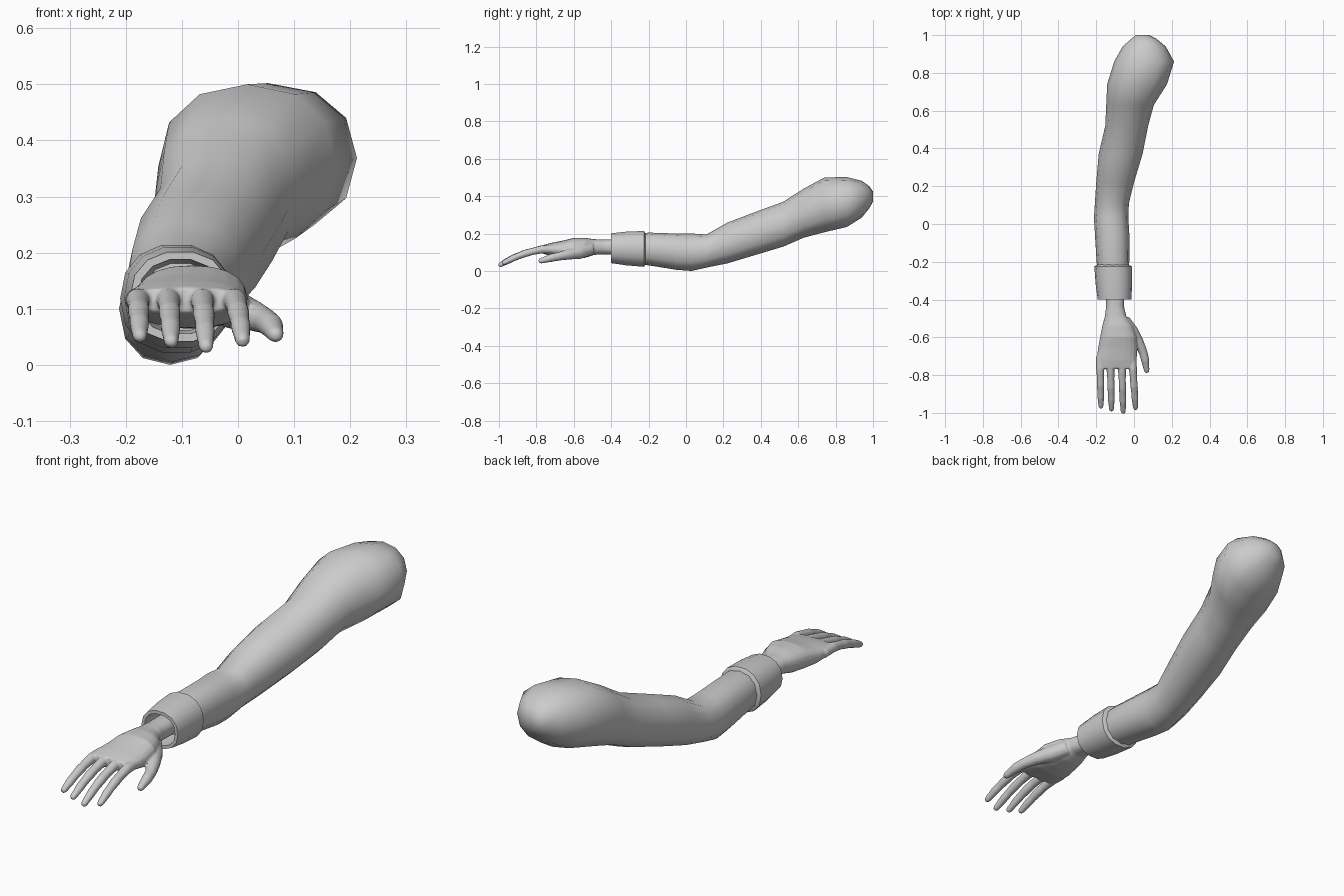
import bpy, bmesh, math
from mathutils import Vector


def bridge(bm, rings, cap=True):
    for a, b in zip(rings, rings[1:]):
        n = len(a)
        for i in range(n):
            bm.faces.new((a[i], a[(i + 1) % n], b[(i + 1) % n], b[i]))
    if cap:
        bm.faces.new(rings[0])
        bm.faces.new(rings[-1])


def loft(bm, rows, sides, power=0.9):
    """Rounded rings at constant y; each row is y, x min, x max, z min, z max."""
    rings = []
    for y, x0, x1, z0, z1 in rows:
        ring = []
        for i in range(sides):
            a = 2 * math.pi * i / sides
            c, s = math.cos(a), math.sin(a)
            c = math.copysign(abs(c) ** power, c)
            s = math.copysign(abs(s) ** power, s)
            ring.append(bm.verts.new(((x0 + x1) / 2 + c * (x1 - x0) / 2, y,
                                      (z0 + z1) / 2 + s * (z1 - z0) / 2)))
        rings.append(ring)
    bridge(bm, rings)


def tube(bm, path, sides=12):
    """Tapered digit along points of x, y, z, radius with a rounded tip."""
    pts = [Vector(p[:3]) for p in path]
    rad = [p[3] for p in path]
    d = (pts[-1] - pts[-2]).normalized()
    tip, r = pts[-1], rad[-1]
    for f, s in ((0.55, 0.83), (0.9, 0.45)):
        pts.append(tip + d * r * f)
        rad.append(r * s)
    rings = []
    for i, p in enumerate(pts):
        t = (pts[min(i + 1, len(pts) - 1)] - pts[max(i - 1, 0)]).normalized()
        u = t.cross(Vector((0, 0, 1))).normalized()
        v = u.cross(t)
        rings.append([bm.verts.new(p + rad[i] * (u * math.cos(a) + v * math.sin(a)))
                      for a in (2 * math.pi * k / sides for k in range(sides))])
    bridge(bm, rings)


def finish(bm, name, angle):
    bmesh.ops.recalc_face_normals(bm, faces=bm.faces)
    me = bpy.data.meshes.new(name)
    bm.to_mesh(me)
    bm.free()
    ob = bpy.data.objects.new(name, me)
    bpy.context.collection.objects.link(ob)
    bpy.ops.object.select_all(action='DESELECT')
    ob.select_set(True)
    bpy.context.view_layer.objects.active = ob
    if angle:
        bpy.ops.object.shade_smooth_by_angle(angle=math.radians(angle))
    else:
        bpy.ops.object.shade_smooth()
    return ob


# Sleeve: forearm, bent elbow, upper arm and rounded shoulder end
bm = bmesh.new()
loft(bm, [
    (-0.26, -0.190, -0.030, 0.035, 0.195),
    (-0.20, -0.198, -0.025, 0.030, 0.205),
    (-0.05, -0.207, -0.025, 0.006, 0.200),
    (0.03, -0.212, -0.030, 0.000, 0.200),
    (0.11, -0.207, -0.027, 0.018, 0.195),
    (0.22, -0.200, 0.000, 0.040, 0.258),
    (0.37, -0.187, 0.045, 0.085, 0.315),
    (0.52, -0.152, 0.075, 0.130, 0.370),
    (0.63, -0.147, 0.105, 0.178, 0.440),
    (0.74, -0.142, 0.175, 0.207, 0.500),
    (0.86, -0.105, 0.212, 0.235, 0.502),
    (0.94, -0.060, 0.168, 0.285, 0.482),
    (0.98, -0.015, 0.120, 0.335, 0.453),
    (1.00, 0.010, 0.080, 0.370, 0.425)], 12)
finish(bm, "sleeve", 60)

# Cuff: stepped band with a recessed opening around the wrist
bm = bmesh.new()
loft(bm, [
    (-0.215, -0.195, -0.030, 0.035, 0.200),
    (-0.225, -0.210, -0.010, 0.020, 0.216),
    (-0.32, -0.203, -0.010, 0.028, 0.212),
    (-0.40, -0.192, -0.014, 0.040, 0.203),
    (-0.40, -0.178, -0.028, 0.054, 0.189),
    (-0.30, -0.170, -0.035, 0.060, 0.182)], 14)
finish(bm, "cuff", 40)

# Hand: wrist and palm, then digits, fused into one skin
bm = bmesh.new()
loft(bm, [
    (-0.28, -0.147, -0.053, 0.085, 0.170),
    (-0.44, -0.148, -0.052, 0.088, 0.168),
    (-0.49, -0.155, -0.040, 0.086, 0.170),
    (-0.54, -0.168, -0.005, 0.070, 0.177),
    (-0.60, -0.180, 0.016, 0.064, 0.177),
    (-0.66, -0.191, 0.018, 0.066, 0.162),
    (-0.72, -0.199, 0.014, 0.080, 0.150),
    (-0.765, -0.198, 0.010, 0.092, 0.138)], 20, 0.85)

# Four fingers: root x, tip x, tip y, tip z
for x0, x1, y1, z1 in ((-0.180, -0.175, -0.965, 0.052), (-0.126, -0.119, -0.980, 0.042),
                       (-0.066, -0.057, -0.992, 0.033), (-0.010, 0.008, -0.973, 0.044)):
    y0, z0 = -0.70, 0.115
    path = []
    for t, drop, r in ((0, 0, 0.022), (0.26, 0.0, 0.0215), (0.45, 0.16, 0.019),
                       (0.58, 0.30, 0.020), (0.72, 0.50, 0.0175),
                       (0.82, 0.66, 0.018), (1, 1, 0.0135)):
        path.append((x0 + (x1 - x0) * t, y0 + (y1 - y0) * t, z0 + (z1 - z0) * drop, r))
    tube(bm, path)

# Thumb
tube(bm, [(-0.055, -0.51, 0.118, 0.034), (-0.012, -0.57, 0.100, 0.036),
          (0.026, -0.63, 0.088, 0.028), (0.049, -0.68, 0.078, 0.023),
          (0.059, -0.72, 0.070, 0.022), (0.067, -0.775, 0.054, 0.015)])
hand = finish(bm, "hand", None)
rm = hand.modifiers.new("fuse", 'REMESH')
rm.mode = 'VOXEL'
rm.voxel_size = 0.005
rm.use_smooth_shade = True
sm = hand.modifiers.new("soften", 'SMOOTH')
sm.factor = 0.5
sm.iterations = 4
